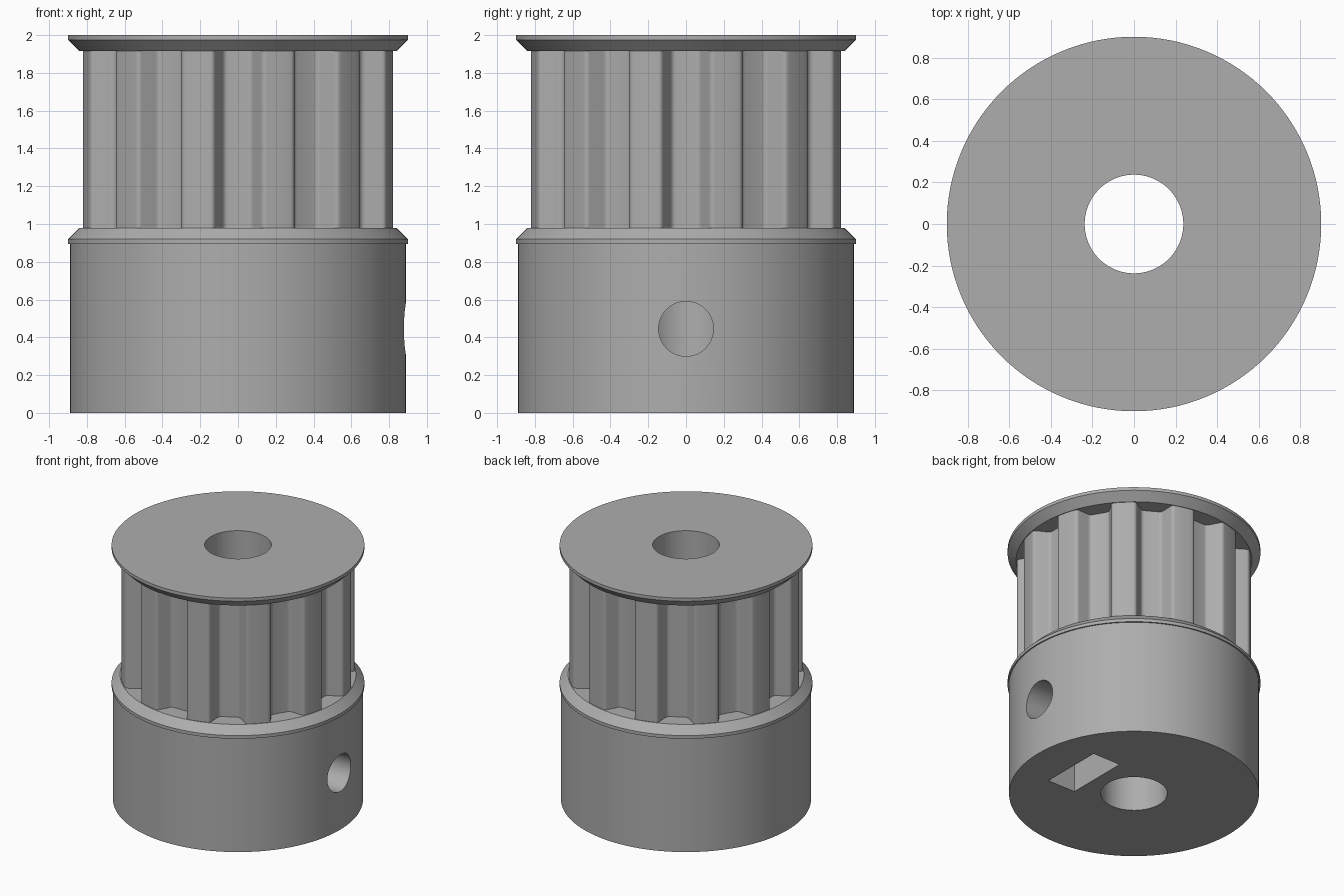
import bpy
import bmesh
from math import sin, cos, pi, radians
from mathutils import Vector, Matrix

if "Cube" in bpy.data.objects:
    bpy.data.objects.remove(bpy.data.objects["Cube"])

SEGMENTS = 128
TEETH = 12

metal = bpy.data.materials.new("grey_metal")
metal.use_nodes = True
GREY = (0.42, 0.42, 0.42, 1)
metal.diffuse_color = GREY
metal.node_tree.nodes["Principled BSDF"].inputs["Base Color"].default_value = GREY


def finish(bm, name):
    bmesh.ops.recalc_face_normals(bm, faces=bm.faces)
    mesh = bpy.data.meshes.new(name)
    bm.to_mesh(mesh)
    bm.free()
    mesh.materials.append(metal)
    obj = bpy.data.objects.new(name, mesh)
    bpy.context.collection.objects.link(obj)
    return obj


def lathe(name, profile):
    """Solid of revolution; the profile starts and ends on the axis."""
    bm = bmesh.new()
    rings = []
    for r, z in profile:
        if r == 0:
            rings.append([bm.verts.new((0, 0, z))] * SEGMENTS)
        else:
            rings.append([bm.verts.new((r * cos(2 * pi * i / SEGMENTS),
                                        r * sin(2 * pi * i / SEGMENTS), z))
                          for i in range(SEGMENTS)])
    for low, high in zip(rings, rings[1:]):
        if low[0] is low[1]:
            bm.faces.new(high)
        elif high[0] is high[1]:
            bm.faces.new(low)
        else:
            for i in range(SEGMENTS):
                j = (i + 1) % SEGMENTS
                bm.faces.new((low[i], low[j], high[j], high[i]))
    for v in [v for v in bm.verts if not v.link_faces]:
        bm.verts.remove(v)
    return finish(bm, name)


def rounded(a, corner, b, size):
    """Points of a small fillet at a corner between a and b."""
    p = corner + (a - corner).normalized() * size
    q = corner + (b - corner).normalized() * size
    return [p.lerp(corner, t).lerp(corner.lerp(q, t), t)
            for t in (0, 0.25, 0.5, 0.75, 1)]


def toothed_barrel(name, radius, root, bottom, top):
    # One groove, facing +x, with the land that follows it
    half = radians(9)
    crest_a = Vector((radius * cos(half), -radius * sin(half), 0))
    crest_b = Vector((crest_a.x, -crest_a.y, 0))
    root_a, root_b = Vector((root, -0.072, 0)), Vector((root, 0.072, 0))
    pitch = 2 * pi / TEETH
    land = [Vector((radius * cos(a), radius * sin(a), 0))
            for a in (half + (pitch - 2 * half) * k / 6 for k in range(1, 6))]
    before = Matrix.Rotation(-pitch, 3, 'Z') @ land[-1]
    unit = (rounded(before, crest_a, root_a, 0.02)
            + rounded(crest_a, root_a, root_b, 0.02)
            + rounded(root_a, root_b, crest_b, 0.02)
            + rounded(root_b, crest_b, land[0], 0.02) + land)
    bm = bmesh.new()
    outline = [bm.verts.new(Matrix.Rotation(pitch * k, 3, 'Z') @ p + Vector((0, 0, bottom)))
               for k in range(TEETH) for p in unit]
    face = bm.faces.new(outline)
    moved = bmesh.ops.extrude_face_region(bm, geom=[face], use_keep_orig=True)["geom"]
    bmesh.ops.translate(bm, vec=(0, 0, top - bottom),
                        verts=[g for g in moved if isinstance(g, bmesh.types.BMVert)])
    return finish(bm, name)


def combine(target, other, operation):
    mod = target.modifiers.new(operation, 'BOOLEAN')
    mod.operation = operation
    mod.solver = 'EXACT'
    mod.object = other
    bpy.context.view_layer.update()
    result = bpy.data.meshes.new_from_object(
        target.evaluated_get(bpy.context.evaluated_depsgraph_get()))
    target.modifiers.clear()
    target.data = result
    bpy.data.objects.remove(other)


# Hub with the lower belt flange
pulley = lathe("toothed_pulley", [(0, 0), (0.89, 0), (0.89, 0.895), (0.9, 0.895),
                                  (0.9, 0.92), (0.84, 0.98), (0, 0.98)])

# Toothed belt barrel, sunk into both flanges
combine(pulley, toothed_barrel("belt_teeth", 0.835, 0.715, 0.95, 1.95), 'UNION')

# Upper belt flange
combine(pulley, lathe("upper_flange", [(0, 1.915), (0.84, 1.915), (0.9, 1.975),
                                       (0.9, 2), (0, 2)]), 'UNION')

# Shaft bore
combine(pulley, lathe("bore_cutter", [(0, -0.1), (0.237, -0.1), (0.237, 2.1), (0, 2.1)]),
        'DIFFERENCE')

# Set screw hole from the +x side into the bore
screw = lathe("screw_cutter", [(0, 0), (0.145, 0), (0.145, 1), (0, 1)])
screw.data.transform(Matrix.Translation((0, 0, 0.445)) @ Matrix.Rotation(pi / 2, 4, 'Y'))
combine(pulley, screw, 'DIFFERENCE')

# Captive nut slot in the underside
bm = bmesh.new()
bmesh.ops.create_cube(bm, size=1, matrix=Matrix.Translation((0.465, 0, 0.3))
                      @ Matrix.Diagonal((0.24, 0.5, 0.8, 1)))
combine(pulley, finish(bm, "nut_slot_cutter"), 'DIFFERENCE')

# Smooth round walls, crisp edges
bpy.ops.object.select_all(action='DESELECT')
pulley.select_set(True)
bpy.context.view_layer.objects.active = pulley
bpy.ops.object.shade_smooth_by_angle(angle=radians(30))
